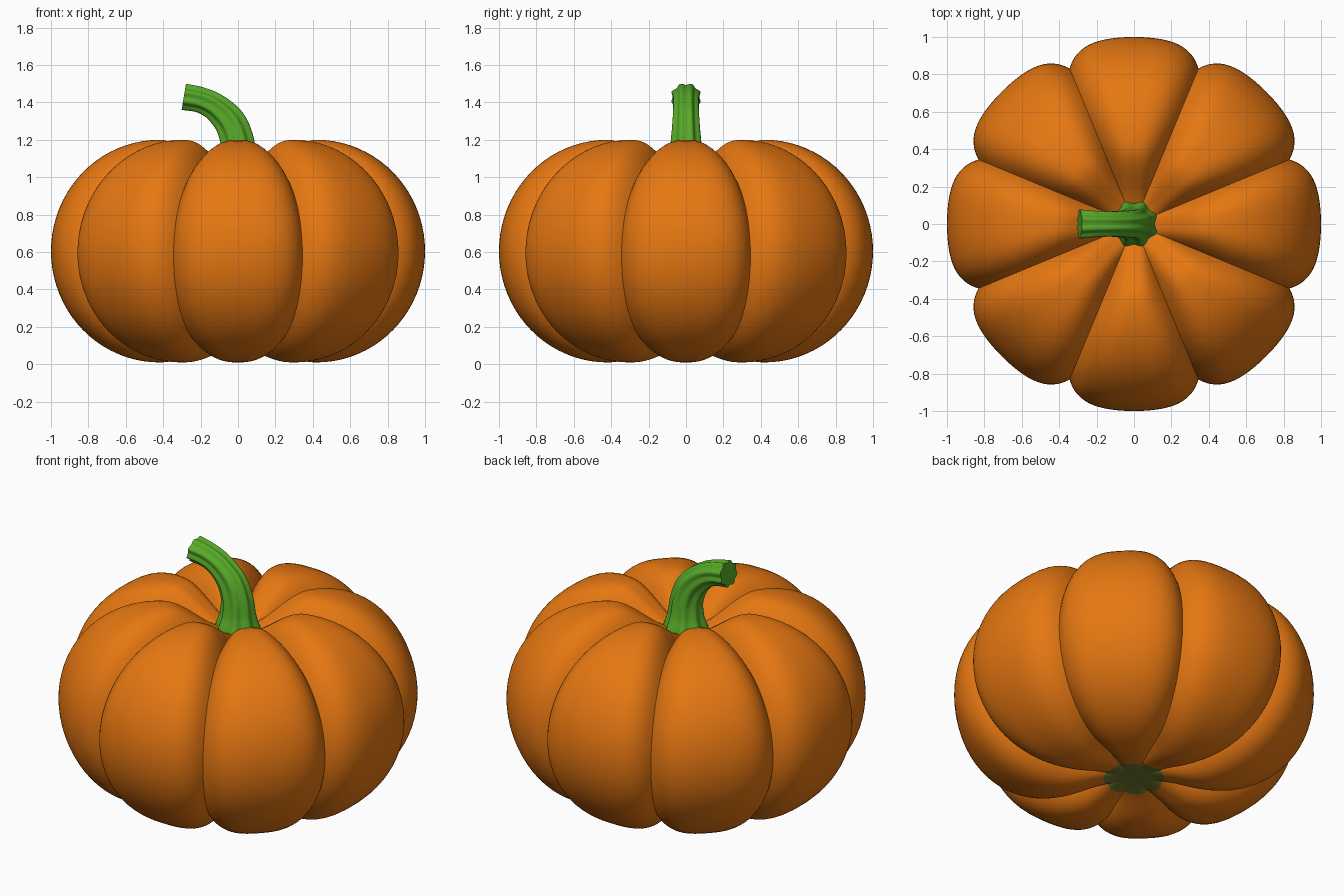
import bpy, bmesh, math
from mathutils import Vector

if "Cube" in bpy.data.objects:
    bpy.data.objects.remove(bpy.data.objects["Cube"])


def material(name, rgb):
    m = bpy.data.materials.new(name)
    m.diffuse_color = (*rgb, 1)
    m.use_nodes = True
    m.node_tree.nodes["Principled BSDF"].inputs["Base Color"].default_value = m.diffuse_color
    return m


orange = material("pumpkin orange", (0.79, 0.185, 0.006))
green = material("stem green", (0.095, 0.40, 0.022))
olive = material("blossom end olive", (0.17, 0.19, 0.03))


def smoothstep(a, b, x):
    t = min(1, max(0, (x - a) / (b - a)))
    return t * t * (3 - 2 * t)


def skin(name, rings, mats, start=None, end=None, angle=60):
    """Join equal rings of points into a tube; optional end points close it."""
    bm = bmesh.new()
    vr = [[bm.verts.new(p) for p in r] for r in rings]
    n = len(vr[0])
    for a, b in zip(vr, vr[1:]):
        for i in range(n):
            bm.faces.new((a[i], a[(i + 1) % n], b[(i + 1) % n], b[i]))
    for ring, tip in ((vr[0], start), (vr[-1], end)):
        if tip is not None:
            c = bm.verts.new(tip)
            for i in range(n):
                bm.faces.new((ring[i], ring[(i + 1) % n], c))
    bmesh.ops.recalc_face_normals(bm, faces=bm.faces)
    me = bpy.data.meshes.new(name)
    bm.to_mesh(me)
    bm.free()
    for m in mats:
        me.materials.append(m)
    ob = bpy.data.objects.new(name, me)
    bpy.context.collection.objects.link(ob)
    bpy.ops.object.select_all(action='DESELECT')
    ob.select_set(True)
    bpy.context.view_layer.objects.active = ob
    bpy.ops.object.shade_smooth_by_angle(angle=math.radians(angle))
    return ob


# Pumpkin body: rounded profile with dimples, swept round with eight ribs
R, A, B, ZC = 0.42, 0.58, 0.595, 0.605
TOP_DIP, BOTTOM_DIP = 1.01, 0.07
profile = []                       # radius, height, normal r, normal z
for i in range(1, 15):             # top dimple
    r = R * i / 15
    z = TOP_DIP + (ZC + B - TOP_DIP) * smoothstep(0.03, R, r)
    profile.append((r, z, 0, 1))
for i in range(41):                # outer bulge
    t = math.pi * (0.5 - i / 40)
    profile.append((R + A * math.cos(t), ZC + B * math.sin(t), math.cos(t), math.sin(t)))
for i in range(14, 0, -1):         # bottom dimple
    r = R * i / 15
    z = BOTTOM_DIP - (BOTTOM_DIP - ZC + B) * smoothstep(0.08, R, r)
    profile.append((r, z, 0, -1))

PER_RIB = 32
rings = []
for r, z, nr, nz in profile:
    ring = []
    for i in range(8 * PER_RIB):
        a = 2 * math.pi * i / (8 * PER_RIB)
        u = abs(((i / PER_RIB + 0.5) % 1) - 0.5) * 2   # 0 on crest, 1 in groove
        depth = 0.10 + (0.02 * nz if nz > 0 else 0.025 * nz)
        d = depth * smoothstep(0.06, 0.40, r) * u ** (2.8 + 1.7 * abs(nr))
        rr = r - d * nr
        ring.append((rr * math.cos(a), rr * math.sin(a), z - d * nz))
    rings.append(ring)
body = skin("pumpkin_body", rings, [orange, olive], (0, 0, TOP_DIP), (0, 0, BOTTOM_DIP))
for p in body.data.polygons:       # blossom end underneath
    if p.center.z < 0.4 and math.hypot(p.center.x, p.center.y) < 0.155:
        p.material_index = 1

# Stem: ribbed section swept along a bent path; x, z, in-plane radius, y radius
keys = [(0.0, 0.98, 0.135, 0.135), (0.0, 1.04, 0.122, 0.12), (0.0, 1.11, 0.102, 0.095),
        (-0.006, 1.20, 0.093, 0.083), (-0.043, 1.295, 0.088, 0.074),
        (-0.118, 1.372, 0.077, 0.07), (-0.20, 1.413, 0.071, 0.072),
        (-0.29, 1.43, 0.073, 0.08)]


def spline(k, steps):
    pts = [Vector(p) for p in k]
    pts = [2 * pts[0] - pts[1]] + pts + [2 * pts[-1] - pts[-2]]
    out = []
    for a, b, c, d in zip(pts, pts[1:], pts[2:], pts[3:]):
        for s in range(steps):
            t = s / steps
            out.append(0.5 * (2 * b + (c - a) * t + (2 * a - 5 * b + 4 * c - d) * t * t
                              + (3 * b - a - 3 * c + d) * t ** 3))
    return out + [pts[-2]]


path = spline(keys, 5)
rings = []
for j, p in enumerate(path):
    q, s = path[max(0, j - 1)], path[min(len(path) - 1, j + 1)]
    tx, tz = s[0] - q[0], s[1] - q[1]
    L = math.hypot(tx, tz)
    nx, nz = tz / L, -tx / L
    ring = []
    for i in range(64):
        a = 2 * math.pi * i / 64
        k = 0.96 + 0.075 * math.cos(8 * (a + math.pi / 8))
        u, v = p[2] * k * math.cos(a), p[3] * k * math.sin(a)
        ring.append((p[0] + nx * u, v, p[1] + nz * u))
    rings.append(ring)
tip = path[-1]
skin("stem", rings, [green], (0, 0, 0.98), (tip[0], 0, tip[1]), 45)
